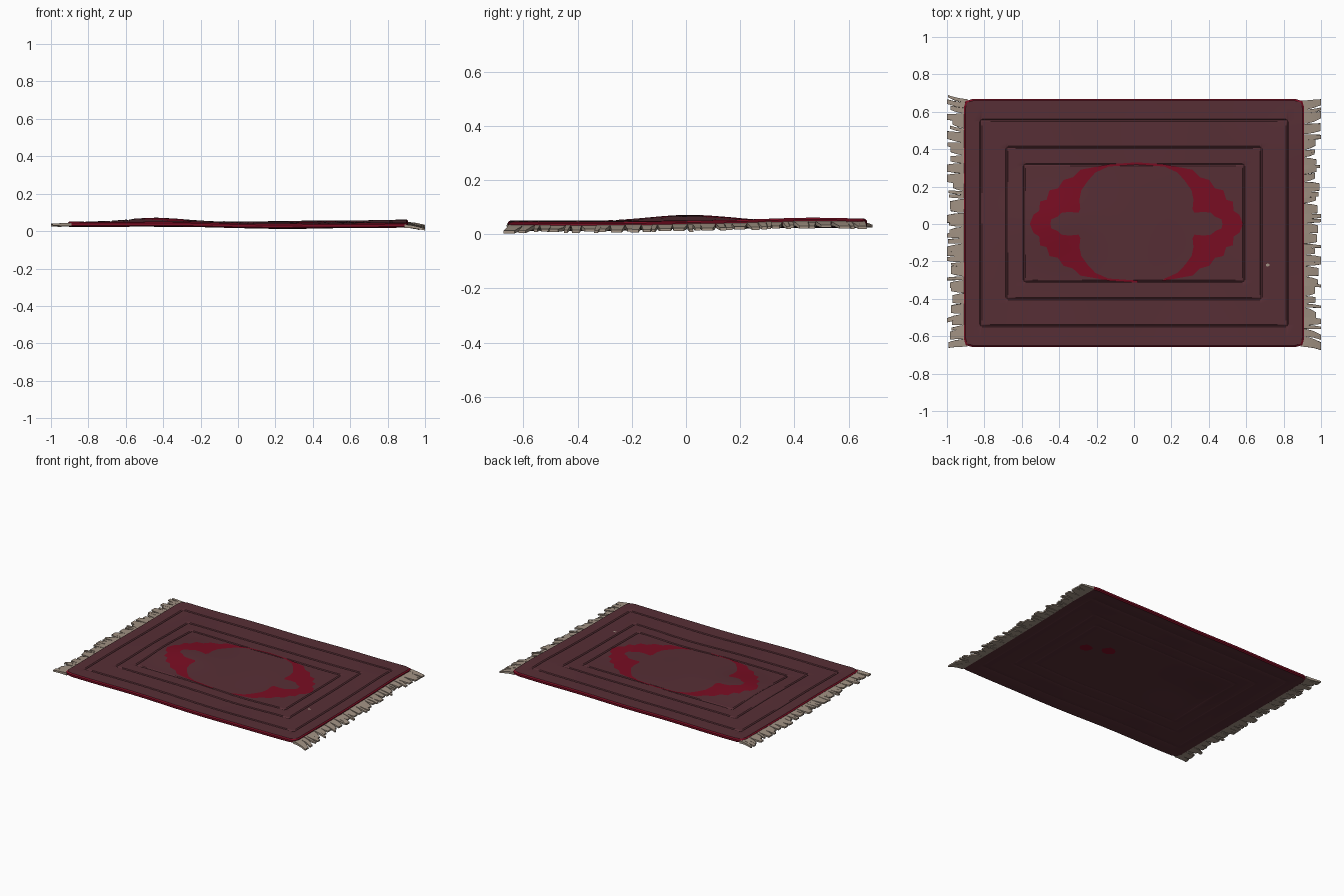
import bpy, bmesh, math, random

if "Cube" in bpy.data.objects:
    bpy.data.objects.remove(bpy.data.objects["Cube"])
random.seed(4)

def mat(name, c):
    m = bpy.data.materials.new(name)
    m.diffuse_color = (*c, 1)
    m.use_nodes = True
    m.node_tree.nodes["Principled BSDF"].inputs["Base Color"].default_value = m.diffuse_color
    return m

MAROON = mat("dull_maroon", (0.095, 0.028, 0.036))
RED = mat("deep_red", (0.19, 0.004, 0.016))
TAN = mat("fringe_tan", (0.36, 0.29, 0.23))

HX, HY, CY, T = 0.902, 0.655, 0.005, 0.013   # half sizes, y centre, half thickness
GROOVES = [(0.82, 0.55), (0.68, 0.405), (0.587, 0.312)]

def gauss(x, y, cx, cy, sx, sy):
    return math.exp(-((x - cx) / sx) ** 2 - ((y - cy) / sy) ** 2)

def mid(x, y):
    """Gently wavy middle surface of the cloth."""
    z = 0.037 + 0.004 * y + 0.006 * x * y
    z += 0.020 * gauss(x, y, -0.43, 0, 0.22, 0.2)
    z += 0.007 * gauss(x, y, 0.9, 0.45, 0.3, 0.18)
    z -= 0.010 * gauss(x, y, 0.25, -0.45, 0.3, 0.4)
    return z + 0.0015 * math.sin(9 * x + 2 * y) * math.sin(7 * y)

def finish(name, bm, mats, angle=40):
    me = bpy.data.meshes.new(name)
    bm.to_mesh(me)
    bm.free()
    for m in mats:
        me.materials.append(m)
    ob = bpy.data.objects.new(name, me)
    bpy.context.collection.objects.link(ob)
    bpy.ops.object.select_all(action='DESELECT')
    ob.select_set(True)
    bpy.context.view_layer.objects.active = ob
    bpy.ops.object.shade_smooth_by_angle(angle=math.radians(angle))
    return ob

def coords(h, marks):
    """Grid lines with extra lines at each groove."""
    n = round(2 * h / 0.045)
    near = [s * g + d for g in marks for s in (-1, 1) for d in (-0.007, 0, 0.007)]
    base = [-h + 2 * h * i / n for i in range(n + 1)]
    base = [b for b in base if all(abs(b - v) > 0.008 for v in near)]
    return sorted(base + near)

def round_corner(x, y, r=0.035):
    u, v = (abs(x) - HX + r) / r, (abs(y) - HY + r) / r
    if u <= 0 or v <= 0:
        return x, y
    a, b = u * math.sqrt(1 - v * v / 2), v * math.sqrt(1 - u * u / 2)
    return math.copysign(HX - r + r * a, x), math.copysign(HY - r + r * b, y)

def groove(x, y):
    for gx, gy in GROOVES:
        if (abs(abs(x) - gx) < 1e-4 and abs(y) <= gy + 1e-4) or \
           (abs(abs(y) - gy) < 1e-4 and abs(x) <= gx + 1e-4):
            return 0.005
    return 0

# rug body: top and bottom sheets joined by a bulging red edge
xs = coords(HX, [g[0] for g in GROOVES])
ys = coords(HY, [g[1] for g in GROOVES])
bm = bmesh.new()
nx, ny = len(xs), len(ys)
sheets = []
for s in (1, -1):
    g = []
    for x in xs:
        col = []
        for y in ys:
            px, py = round_corner(x, y)
            depth = groove(x, y) * (1 if s > 0 else 0.4)
            col.append(bm.verts.new((px, py + CY, mid(px, py) + s * (T - depth))))
        g.append(col)
    for i in range(nx - 1):
        for j in range(ny - 1):
            q = [g[i][j], g[i + 1][j], g[i + 1][j + 1], g[i][j + 1]]
            bm.faces.new(q if s > 0 else q[::-1])
    sheets.append(g)
ring = [(i, 0) for i in range(nx - 1)] + [(nx - 1, j) for j in range(ny - 1)] + \
       [(i, ny - 1) for i in range(nx - 1, 0, -1)] + [(0, j) for j in range(ny - 1, 0, -1)]
rows = [[sheets[0][i][j] for i, j in ring]]
for k in (0.5, -0.5):
    row = []
    for i, j in ring:
        v = sheets[0][i][j].co
        row.append(bm.verts.new((v.x * 1.009, CY + (v.y - CY) * 1.012, mid(v.x, v.y - CY) + k * T)))
    rows.append(row)
rows.append([sheets[1][i][j] for i, j in ring])
n = len(ring)
for a, b in zip(rows, rows[1:]):
    for k in range(n):
        f = bm.faces.new([a[k], b[k], b[(k + 1) % n], a[(k + 1) % n]])
        f.material_index = 1
finish("rug_body", bm, [MAROON, RED], 30)

# medallion: scalloped red strip, outer and inner outline of one quarter
OUTER = [(.57, 0), (.55, .05), (.52, .07), (.515, .12), (.48, .13), (.465, .18), (.42, .19),
         (.39, .235), (.34, .25), (.30, .29), (.22, .305), (.14, .32), (-.005, .33)]
INNER = [(.46, 0), (.455, .025), (.42, .04), (.40, .06), (.36, .065), (.31, .06), (.30, .08),
         (.305, .13), (.295, .18), (.26, .23), (.22, .275), (.15, .307), (-.005, .318)]

def lerp(a, b, t):
    return a[0] + (b[0] - a[0]) * t, a[1] + (b[1] - a[1]) * t

bm = bmesh.new()
SUB, ACR = 4, 4
for sx, sy, count in ((1, 1, 13), (-1, 1, 13), (1, -0.95, 12), (-1, -0.95, 13)):
    cols = []
    for k in range((count - 1) * SUB + 1):
        i, t = min(k // SUB, count - 2), 0
        t = k / SUB - i
        o, p = lerp(OUTER[i], OUTER[i + 1], t), lerp(INNER[i], INNER[i + 1], t)
        col = []
        for a in range(ACR + 1):
            x, y = lerp(o, p, a / ACR)
            x, y = x * sx + 0.013, y * sy
            col.append(bm.verts.new((x, y, mid(x, y - CY) + T + 0.0016)))
        cols.append(col)
    for c, d in zip(cols, cols[1:]):
        for a in range(ACR):
            q = [c[a], c[a + 1], d[a + 1], d[a]]
            bm.faces.new(q[::-1] if sx * sy < 0 else q)
bm.normal_update()
for f in bm.faces:
    if f.normal.z < 0:
        f.normal_flip()
finish("medallion", bm, [RED])

def patch(name, x0, y0, rx, ry, s, m):
    """Small irregular spot lying on the top (s=1) or underside (s=-1)."""
    b = bmesh.new()
    vs = []
    for k in range(10):
        a = s * k * math.tau / 10
        r = random.uniform(0.75, 1.1)
        x, y = x0 + rx * r * math.cos(a), y0 + ry * r * math.sin(a)
        vs.append(b.verts.new((x, y, mid(x, y - CY) + s * (T + 0.0016))))
    b.faces.new(vs)
    finish(name, b, [m])

patch("underside_spot_a", 0.46, 0.06, 0.05, 0.04, -1, RED)
patch("underside_spot_b", 0.32, 0.12, 0.05, 0.045, -1, RED)
patch("lint_speck", 0.715, -0.22, 0.012, 0.008, 1, TAN)

# fringes: ragged tapered tassels on both short ends
def fringe(name, s):
    b = bmesh.new()
    y = -0.655
    while y < 0.655:
        w = min(random.choice((0.02, 0.03, 0.04, 0.055)), 0.668 - y)
        yc, drift = y + w / 2, random.uniform(-0.012, 0.012) + 0.022 * (y / 0.66) ** 3
        tip = random.uniform(0.965, 1.0) if random.random() < 0.5 else 1.0
        secs = []
        for t, wide in ((0, 1.0), (0.3, 1.0), (0.65, 0.9), (1, 0.72)):
            x = 0.89 + (tip - 0.89) * t
            yy, hw, th = yc + drift * t * t, w * wide / 2, 0.009 - 0.004 * t
            z = mid(s * 0.9, yc) - (0.003 if s < 0 else 0.005)
            z -= (0.002 if s < 0 else 0.016) * t ** 1.5 - random.uniform(-0.003, 0.003) * t
            z = max(z, th)
            secs.append([b.verts.new((s * x, yy + p * hw + random.uniform(-.002, .002) * t, z + q * th))
                         for p, q in ((-1, -1), (1, -1), (1, 1), (-1, 1))])
        for c, d in zip(secs, secs[1:]):
            for k in range(4):
                b.faces.new([c[k], c[(k + 1) % 4], d[(k + 1) % 4], d[k]])
        b.faces.new(secs[0][::-1])
        b.faces.new(secs[-1])
        y += w
    bmesh.ops.recalc_face_normals(b, faces=b.faces)
    finish(name, b, [TAN], 35)

fringe("fringe_right", 1)
fringe("fringe_left", -1)
